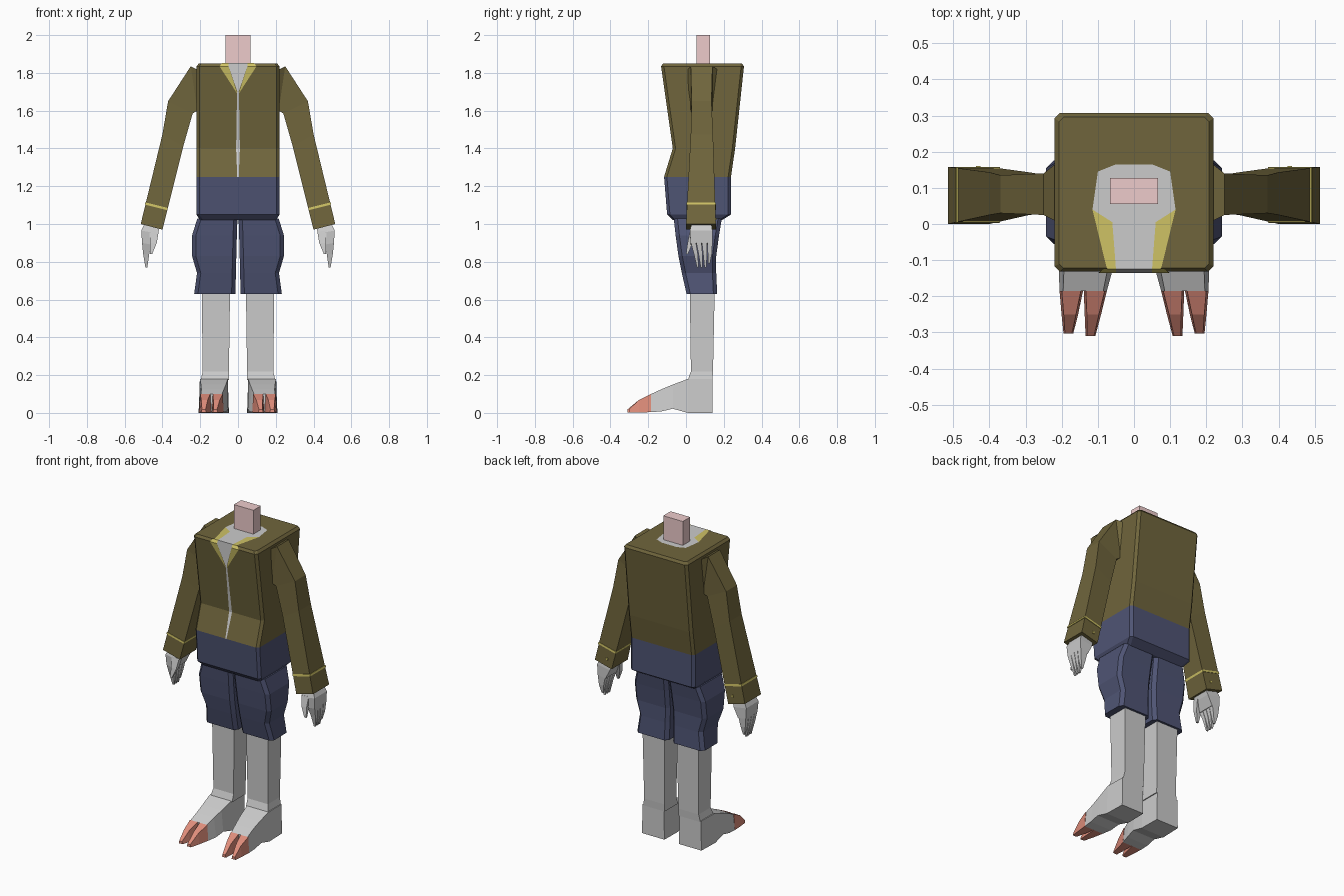
import bpy, bmesh
from mathutils import Vector


def colour(name, rgb):
    m = bpy.data.materials.new(name)
    m.diffuse_color = (*rgb, 1)
    return m


OLIVE = colour("olive", (0.16, 0.13, 0.045))
NAVY = colour("navy", (0.078, 0.089, 0.175))
YELLOW = colour("yellow", (0.62, 0.54, 0.13))
CORAL = colour("coral", (0.75, 0.27, 0.2))
PINK = colour("pink", (0.85, 0.6, 0.6))


def finish(name, bm, mat, mirror, recalc=True):
    if recalc:
        bmesh.ops.recalc_face_normals(bm, faces=bm.faces)
    me = bpy.data.meshes.new(name)
    bm.to_mesh(me)
    bm.free()
    ob = bpy.data.objects.new(name, me)
    bpy.context.collection.objects.link(ob)
    if mat:
        me.materials.append(mat)
    if mirror:
        ob.modifiers.new("mirror", 'MIRROR').use_mirror_merge = False
    return ob


def section(a, b, c, d, ch=0.0):
    """Rectangle a-b-c-d, with its corners cut off by ch."""
    p = [Vector(v) for v in (a, b, c, d)]
    if not ch:
        return p
    out = []
    for i in range(4):
        for q in (p[i - 1], p[(i + 1) % 4]):
            out.append(p[i] + (q - p[i]).normalized() * ch)
    return out


def loft(name, rings, mat=None, mirror=True):
    bm = bmesh.new()
    vs = [[bm.verts.new(p) for p in r] for r in rings]
    n = len(vs[0])
    for a, b in zip(vs, vs[1:]):
        for i in range(n):
            j = (i + 1) % n
            bm.faces.new((a[i], a[j], b[j], b[i]))
    bm.faces.new(vs[0])
    bm.faces.new(vs[-1])
    return finish(name, bm, mat, mirror)


def limb(xi, zi, xo, zo, y0, y1, ch=0.0):
    """Cross-section with an inner and an outer edge (may be tilted)."""
    return section((xi, y0, zi), (xo, y0, zo), (xo, y1, zo), (xi, y1, zi), ch)


def flat(x0, x1, y0, y1, z, ch=0.0):
    return limb(x0, z, x1, z, y0, y1, ch)


def upright(y, x0, x1, z0, z1, inset=0.0):
    return section((x0, y, z0), (x1, y, z0), (x1 - inset, y, z1), (x0 + inset, y, z1))


def patch(name, points, mat=None, mirror=True):
    bm = bmesh.new()
    bm.faces.new([bm.verts.new(p) for p in points])
    return finish(name, bm, mat, mirror, recalc=False)


# Jacket body and trouser seat
loft("jacket", [flat(-.22, .22, -.116, .238, 1.25, .015),
                flat(-.22, .22, -.07, .26, 1.40, .015),
                flat(-.22, .22, -.132, .307, 1.835, .015),
                flat(-.207, .207, -.122, .296, 1.85, .012)], OLIVE, False)
loft("trouser_seat", [flat(-.20, .20, -.07, .19, 1.02, .015),
                      flat(-.22, .22, -.10, .238, 1.05, .015),
                      flat(-.22, .22, -.116, .238, 1.25, .015)], NAVY, False)

# Neck
loft("neck", [flat(-.067, .067, .055, .127, z) for z in (1.84, 2.0)], PINK, False)

# Shirt at the collar opening, and the narrow gap down the front
half = [(.05, -.124), (.06, .005), (.115, .04), (.10, .145), (.05, .165)]
outline = half + [(-x, y) for x, y in reversed(half)]
patch("shirt_top", [(x, y, 1.852) for x, y in outline], None, False)
patch("shirt_front", [(0, -.114, 1.69), (.05, -.135, 1.835), (.05, -.124, 1.852),
                      (-.05, -.124, 1.852), (-.05, -.135, 1.835)], None, False)
patch("shirt_gap_upper", [(-.010, -.073, 1.40), (.010, -.073, 1.40),
                          (.005, -.114, 1.70), (-.005, -.114, 1.70)], None, False)
patch("shirt_gap_lower", [(-.004, -.119, 1.25), (.004, -.119, 1.25),
                          (.010, -.073, 1.40), (-.010, -.073, 1.40)], None, False)

# Yellow lapels
patch("lapel_front", [(.004, -.1145, 1.69), (.098, -.135, 1.835), (.05, -.135, 1.835)], YELLOW)
patch("lapel_edge", [(.05, -.135, 1.835), (.098, -.135, 1.835),
                     (.085, -.124, 1.852), (.05, -.124, 1.852)], YELLOW)
patch("lapel_top", [(.05, -.124, 1.852), (.075, -.124, 1.852),
                    (.115, .04, 1.852), (.06, .005, 1.852)], YELLOW)

# Sleeves
loft("sleeve", [limb(.19, 1.60, .20, 1.81, 0, .18),
                limb(.215, 1.60, .25, 1.835, .025, .14),
                limb(.24, 1.585, .37, 1.65, .03, .135),
                limb(.29, 1.41, .40, 1.475, .025, .143),
                limb(.40, .97, .515, 1.0, 0, .158)], OLIVE)
loft("cuff_stripe", [limb(.371, 1.085, .491, 1.115, .004, .157),
                     limb(.374, 1.073, .494, 1.103, .003, .158)], YELLOW)
loft("cuff_button", [upright(y, .425, .437, 1.02, 1.032) for y in (.15, .161)], YELLOW)

# Hands: palm, four fingers, thumb
loft("palm", [limb(.415, .98, .495, 1.0, .03, .135),
              limb(.425, .95, .512, .965, .02, .14),
              limb(.455, .89, .508, .90, .025, .14)])
for i in range(4):
    y, t = .026 + i * .029, .058 + i * .02
    tip = .79 if i == 3 else .77
    loft("finger", [limb(.457, .90, .508, .90, y, y + .027),
                    limb(.470, .84, .502, .84, (y + t) / 2, (y + t) / 2 + .021),
                    limb(.480, tip, .490, tip, t, t + .009)])
loft("thumb", [limb(.42, .96, .47, .965, .022, .055),
               limb(.43, .90, .465, .90, .008, .035),
               limb(.455, .84, .467, .84, 0, .010)])

# Shorts
loft("shorts_leg", [flat(.003, .215, -.065, .19, 1.03, .02),
                    flat(.006, .243, -.055, .175, .94, .02),
                    flat(.009, .243, -.04, .16, .83, .02),
                    flat(.011, .217, -.022, .16, .74, .02),
                    flat(.014, .232, .003, .165, .63, .02)], NAVY)

# Lower legs and feet
loft("lower_leg", [flat(.042, .192, .02, .152, .66),
                   flat(.048, .187, .026, .143, .22),
                   flat(.048, .197, .01, .14, .175)])
loft("foot", [upright(.14, .05, .204, 0, .18, .004),
              upright(.01, .048, .208, 0, .18, .006),
              upright(-.07, .052, .208, .022, .15, .012),
              upright(-.13, .060, .208, .008, .125, .014),
              upright(-.185, .075, .206, .004, .10, .010)])

# Toe claws
for base0, base1, tip0, tip1, end in ((.075, .139, .107, .134, -.31),
                                      (.141, .206, .168, .195, -.303)):
    mid0, mid1 = (base0 + tip0) / 2, (base1 + tip1) / 2
    loft("toe", [upright(-.185, base0, base1, .004, .10, .006),
                 upright(-.25, mid0, mid1, .002, .068, .006),
                 upright(end, tip0, tip1, .002, .018, .004)], CORAL)
